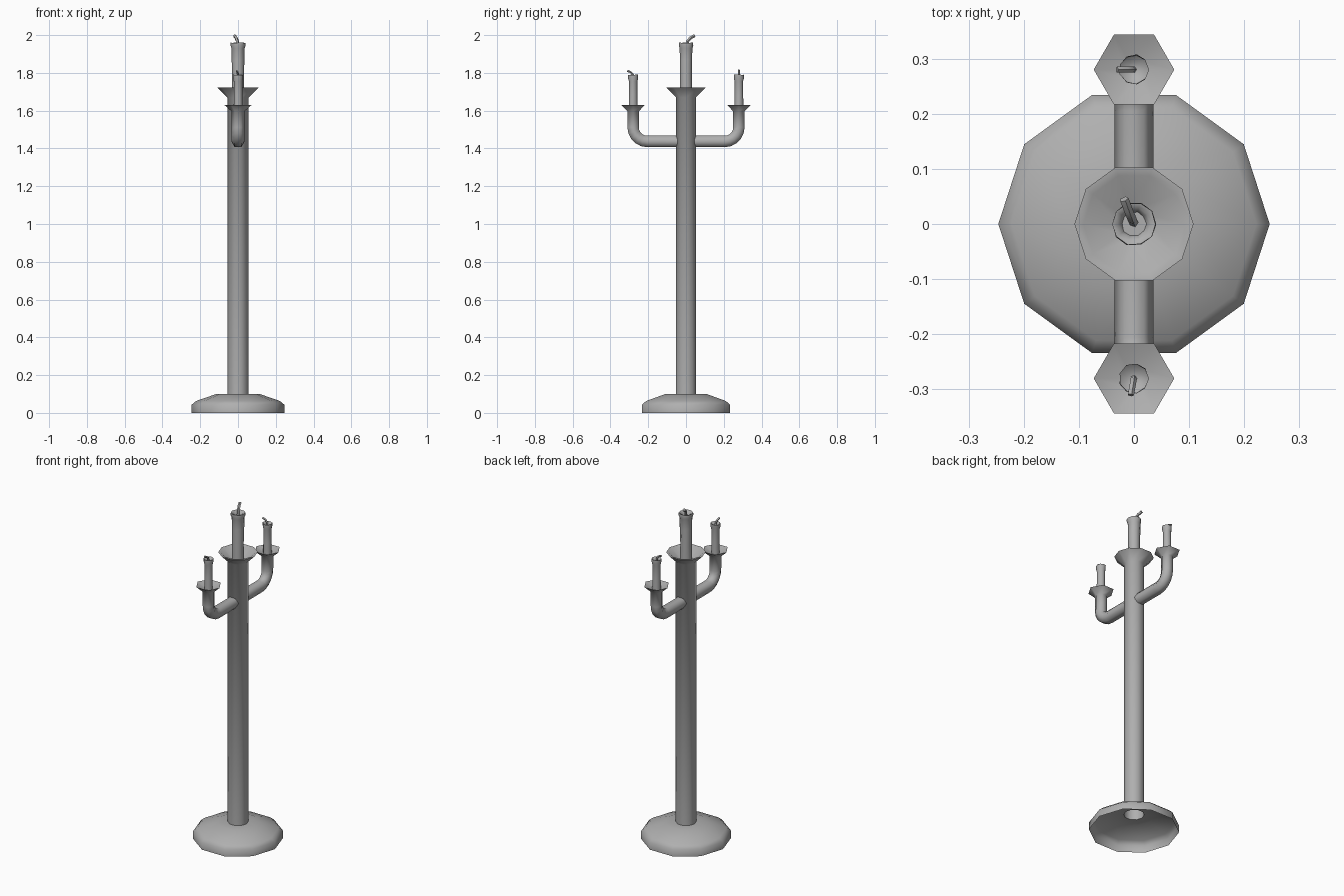
import bpy, bmesh, math, random
from mathutils import Vector

if "Cube" in bpy.data.objects:
    bpy.data.objects.remove(bpy.data.objects["Cube"])

random.seed(4)
X = Vector((1, 0, 0))

# Dark metal grey
grey = bpy.data.materials.new("dark_grey")
grey.diffuse_color = (.43, .43, .43, 1)
grey.use_nodes = True
grey.node_tree.nodes["Principled BSDF"].inputs["Base Color"].default_value = grey.diffuse_color


def loft(name, stations, sides, jitter=0.0, cap=True):
    """Skin rings along stations of (centre, radius, tangent)."""
    bm = bmesh.new()
    rings = []
    for centre, r, tangent in stations:
        t = Vector(tangent).normalized()
        v = t.cross(X).normalized()
        u = v.cross(t).normalized()
        ring = []
        for i in range(sides):
            a = math.tau * i / sides
            p = Vector(centre) + (u * math.cos(a) + v * math.sin(a)) * r
            if jitter:
                p += Vector([random.uniform(-jitter, jitter) for _ in range(3)])
            ring.append(bm.verts.new(p))
        rings.append(ring)
    for a, b in zip(rings, rings[1:]):
        for i in range(sides):
            j = (i + 1) % sides
            bm.faces.new((a[i], a[j], b[j], b[i]))
    if cap:
        bm.faces.new(rings[-1])
    bmesh.ops.recalc_face_normals(bm, faces=bm.faces)
    mesh = bpy.data.meshes.new(name)
    bm.to_mesh(mesh)
    bm.free()
    mesh.materials.append(grey)
    obj = bpy.data.objects.new(name, mesh)
    bpy.context.collection.objects.link(obj)
    bpy.ops.object.select_all(action='DESELECT')
    obj.select_set(True)
    bpy.context.view_layer.objects.active = obj
    bpy.ops.object.shade_smooth_by_angle(angle=math.radians(66))
    return obj


def lathe(name, y, profile, sides, **kw):
    return loft(name, [((0, y, z), r, (0, 0, 1)) for r, z in profile], sides, **kw)


def wick(name, points, r):
    pts = [Vector(p) for p in points]
    stations = [(p, r, pts[min(i + 1, len(pts) - 1)] - pts[max(i - 1, 0)])
                for i, p in enumerate(pts)]
    loft(name, stations, 5)


# Hollow foot, column and central drip cup in one turned profile
lathe("stand", 0, [(.246, 0), (.246, .043), (.222, .063), (.115, .1), (.056, .101),
                   (.056, 1.67), (.108, 1.722), (.092, 1.72), (.03, 1.665)], 10)

# Side arms: straight run, rounded elbow, then drip cup
for side, label in ((-1, "front"), (1, "back")):
    path = [((0, side * .045, 1.437), .035, (0, side, 0))]
    for k in range(6):
        a = math.radians(18 * k)
        path.append(((0, side * (.205 + .075 * math.sin(a)), 1.512 - .075 * math.cos(a)),
                     .035, (0, side * math.cos(a), math.sin(a))))
    for r, z in ((.035, 1.597), (.073, 1.631), (.02, 1.608)):
        path.append(((0, side * .28, z), r, (0, 0, 1)))
    loft(label + "_arm", path, 6)

    # Small candle with a melted lip
    lathe(label + "_candle", side * .28,
          [(.024, 1.605), (.023, 1.68), (.023, 1.755), (.027, 1.772),
           (.027, 1.79), (.014, 1.778)], 9, jitter=.001)

# Central candle with a melted lip
lathe("centre_candle", 0,
      [(.033, 1.665), (.032, 1.77), (.034, 1.87), (.035, 1.93), (.04, 1.945),
       (.039, 1.96), (.03, 1.957), (.022, 1.937)], 10, jitter=.001)

# Bent wicks
wick("centre_wick", [(0, .002, 1.93), (-.003, .008, 1.967), (-.01, .024, 1.985),
                     (-.018, .045, 1.997)], .0085)
wick("back_wick", [(0, .28, 1.77), (-.003, .28, 1.793), (-.013, .28, 1.806),
                   (-.031, .28, 1.814)], .006)
wick("front_wick", [(0, -.279, 1.77), (-.001, -.282, 1.793), (-.003, -.293, 1.804),
                    (-.006, -.31, 1.811)], .006)
